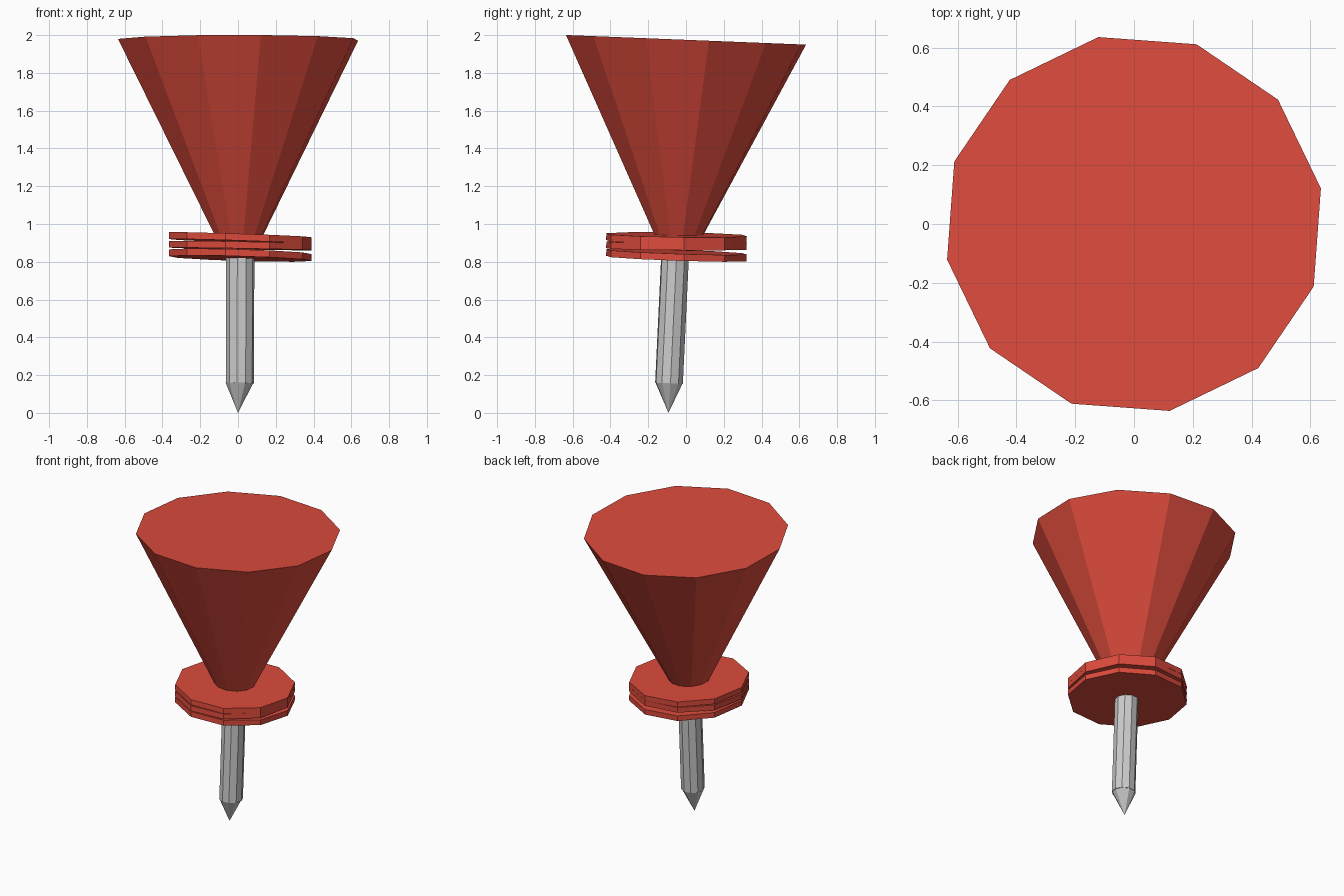
import bpy, bmesh
from math import cos, sin, radians

if "Cube" in bpy.data.objects:
    bpy.data.objects.remove(bpy.data.objects["Cube"])

red = bpy.data.materials.new("red_plastic")
red.diffuse_color = (0.72, 0.07, 0.045, 1)
red.use_nodes = True
red.node_tree.nodes["Principled BSDF"].inputs["Base Color"].default_value = red.diffuse_color


def frustum(name, base, top, r0, r1, sides, start, sx=0.0, sy=-0.04, mat=None):
    """Flat-sided frustum between two centres; rings slope by sx, sy in z."""
    bm = bmesh.new()

    def ring(c, r):
        pts = []
        for i in range(sides):
            a = radians(start) + radians(360) * i / sides
            x, y = r * cos(a), r * sin(a)
            pts.append(bm.verts.new((c[0] + x, c[1] + y, c[2] + sx * x + sy * y)))
        return pts

    upper = ring(top, r1)
    lower = ring(base, r0) if r0 > 0 else [bm.verts.new(base)] * sides
    bm.faces.new(upper)
    if r0 > 0:
        bm.faces.new(lower[::-1])
    for i in range(sides):
        j = (i + 1) % sides
        if r0 > 0:
            bm.faces.new((lower[i], lower[j], upper[j], upper[i]))
        else:
            bm.faces.new((lower[i], upper[j], upper[i]))
    bmesh.ops.recalc_face_normals(bm, faces=bm.faces)
    me = bpy.data.meshes.new(name)
    bm.to_mesh(me)
    bm.free()
    if mat:
        me.materials.append(mat)
    ob = bpy.data.objects.new(name, me)
    bpy.context.collection.objects.link(ob)
    return ob


# Flared handle
frustum("handle", (0.005, -0.043, 0.86), (0, 0, 1.975), 0.09, 0.647, 12, 10.8, mat=red)

# Three stacked collar plates: centre height, x slope, y slope
plates = [("collar_lower", 0.835, -0.03, -0.034),
          ("collar_middle", 0.886, -0.018, -0.008),
          ("collar_upper", 0.925, -0.034, -0.015)]
for name, z, sx, sy in plates:
    frustum(name, (0.012, -0.051, z - 0.018), (0.012, -0.05, z + 0.018),
            0.38, 0.38, 10, 6, sx, sy, red)

# Steel shaft and point
frustum("shaft", (0.01, -0.09, 0.157), (0.012, -0.057, 0.85), 0.075, 0.075, 10, 6)
frustum("point", (0, -0.093, 0), (0.008, -0.09, 0.16), 0, 0.074, 10, 6)
